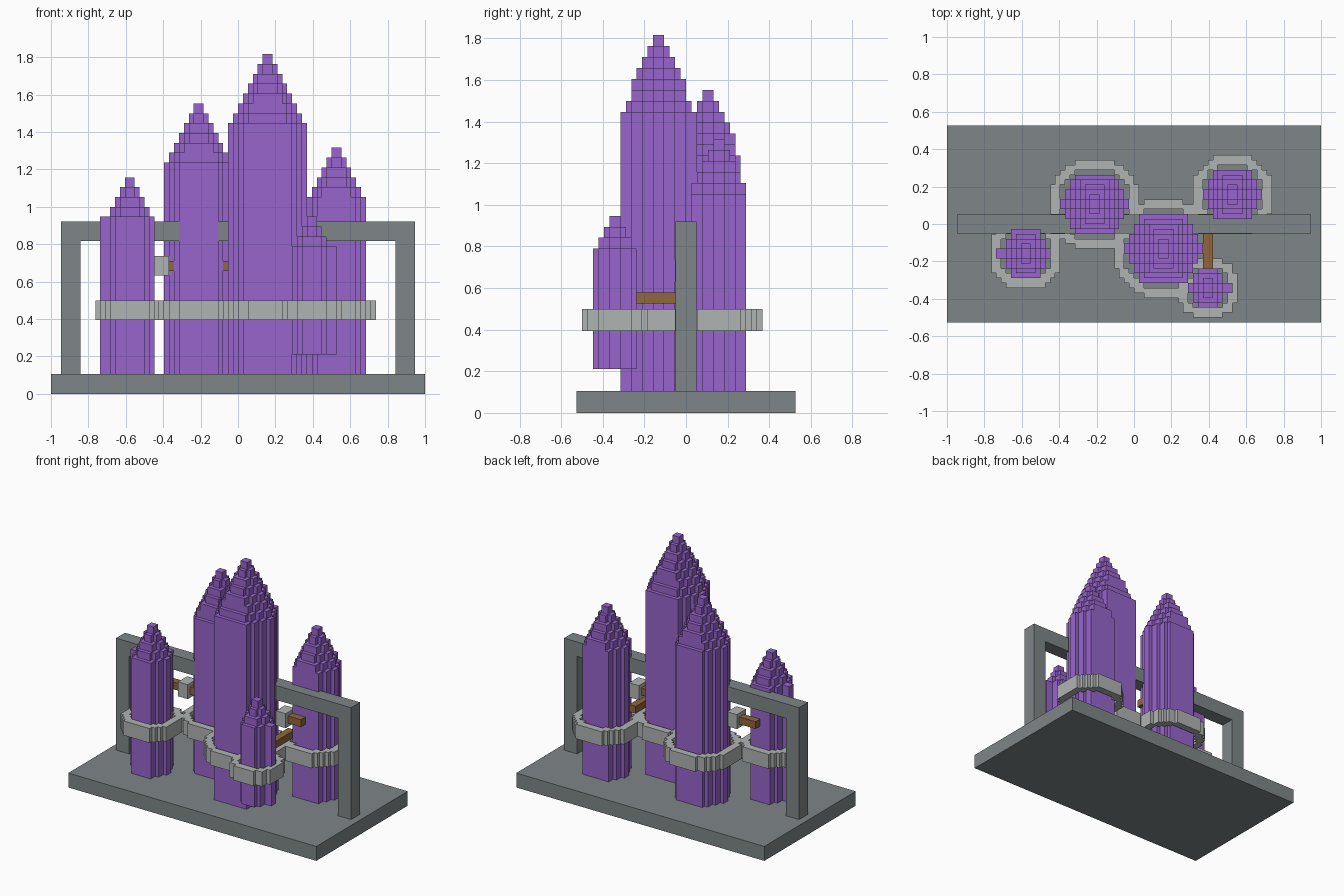
import bpy, bmesh, math

cube = bpy.data.objects.get("Cube")
if cube:
    bpy.data.objects.remove(cube, do_unlink=True)

V = 1 / 38  # edge of one small block


def material(name, rgb):
    m = bpy.data.materials.new(name)
    m.use_nodes = True
    m.diffuse_color = (*rgb, 1)
    bsdf = next(n for n in m.node_tree.nodes if n.type == 'BSDF_PRINCIPLED')
    bsdf.inputs["Base Color"].default_value = (*rgb, 1)
    bsdf.inputs["Roughness"].default_value = 0.8
    return m


PURPLE = material("crystal purple", (0.31, 0.13, 0.60))
STONE = material("stone grey", (0.21, 0.24, 0.246))
METAL = material("light grey", (0.43, 0.455, 0.445))
WOOD = material("rod brown", (0.275, 0.135, 0.045))


def finish(bm, name, mat):
    bmesh.ops.remove_doubles(bm, verts=bm.verts, dist=V / 100)
    bmesh.ops.recalc_face_normals(bm, faces=bm.faces)
    mesh = bpy.data.meshes.new(name)
    bm.to_mesh(mesh)
    bm.free()
    mesh.materials.append(mat)
    obj = bpy.data.objects.new(name, mesh)
    bpy.context.collection.objects.link(obj)
    return obj


def box(name, mat, x, y, z):
    """Box from ranges given in block units."""
    bm = bmesh.new()
    bmesh.ops.create_cube(bm, size=1)
    for v in bm.verts:
        v.co = [((a + b) / 2 + c * (b - a)) * V for c, (a, b) in zip(v.co, (x, y, z))]
    return finish(bm, name, mat)


def stack(bm, cells, cx, cy, z0, z1):
    """Extrude a set of grid cells into a stepped prism."""
    def quad(pts):
        bm.faces.new([bm.verts.new(((cx + a) * V, (cy + b) * V, c * V)) for a, b, c in pts])

    for i, j in cells:
        ring = [(i, j), (i + 1, j), (i + 1, j + 1), (i, j + 1)]
        quad([(a, b, z1) for a, b in ring])
        quad([(a, b, z0) for a, b in reversed(ring)])
        sides = [(i, j - 1), (i + 1, j), (i, j + 1), (i - 1, j)]
        for k, neighbour in enumerate(sides):
            if neighbour not in cells:
                (a, b), (c, d) = ring[k], ring[(k + 1) % 4]
                quad([(a, b, z0), (c, d, z0), (c, d, z1), (a, b, z1)])


def fill(r, test):
    span = range(-r, r)
    return {(i, j) for i in span for j in span if test(abs(i + 0.5), abs(j + 0.5))}


def hexagon(r):
    size = r + 0.3
    return fill(r, lambda x, y: y <= size * math.sqrt(0.75) and x + y / math.sqrt(3) <= size)


def ring(inner, outer):
    return fill(outer, lambda x, y: inner + 0.4 < math.hypot(x, y) <= outer + 0.4)


def crystal(name, cx, cy, r, bottom, top, ridge=None):
    # Hexagonal shaft with a stepped point
    bm = bmesh.new()
    shoulder = top - 2 * (r - 1)
    stack(bm, hexagon(r), cx, cy, bottom, shoulder)
    for k in range(1, r):
        stack(bm, hexagon(k), cx, cy, top - 2 * k, top - 2 * k + 2)
    if ridge is not None:
        stack(bm, {(ridge, -1), (ridge, 0)}, cx, cy, bottom, shoulder)
    finish(bm, name + "_crystal", PURPLE)
    # Stepped collar
    bm = bmesh.new()
    stack(bm, ring(r, r + 2), cx, cy, 15, 19)
    finish(bm, name + "_collar", METAL)


# Base slab and gantry frame
box("base", STONE, (-38, 38), (-20, 20), (0, 4))
for side, name in ((-1, "right"), (1, "left")):
    box(name + "_post", STONE, sorted((32 * side, 36 * side)), (-1.95, 1.95), (4, 35))
box("top_beam", STONE, (-32, 32), (-1.95, 1.95), (31, 35))

# Crystals with collars
crystal("tall", 6, -5, 8, 4, 69)
crystal("back", -8, 4, 7, 4, 59)
crystal("right", -22, -6, 5, 4, 44, ridge=-6)
crystal("left", 20, 6, 6, 4, 50)
crystal("small_front", 15, -13, 4, 8, 36, ridge=4)

# Rods and their sleeves
box("right_rod", WOOD, (-22, -2), (-1, 1), (25, 27))
box("right_sleeve", METAL, (-17, -14), (-2, 2), (24, 28))
box("left_rod", WOOD, (8, 20), (-1, 1), (25, 27))
box("left_sleeve", METAL, (13, 16), (-2, 2), (24, 28))
box("cross_rod", WOOD, (14, 16), (-11, 2), (20, 22))
